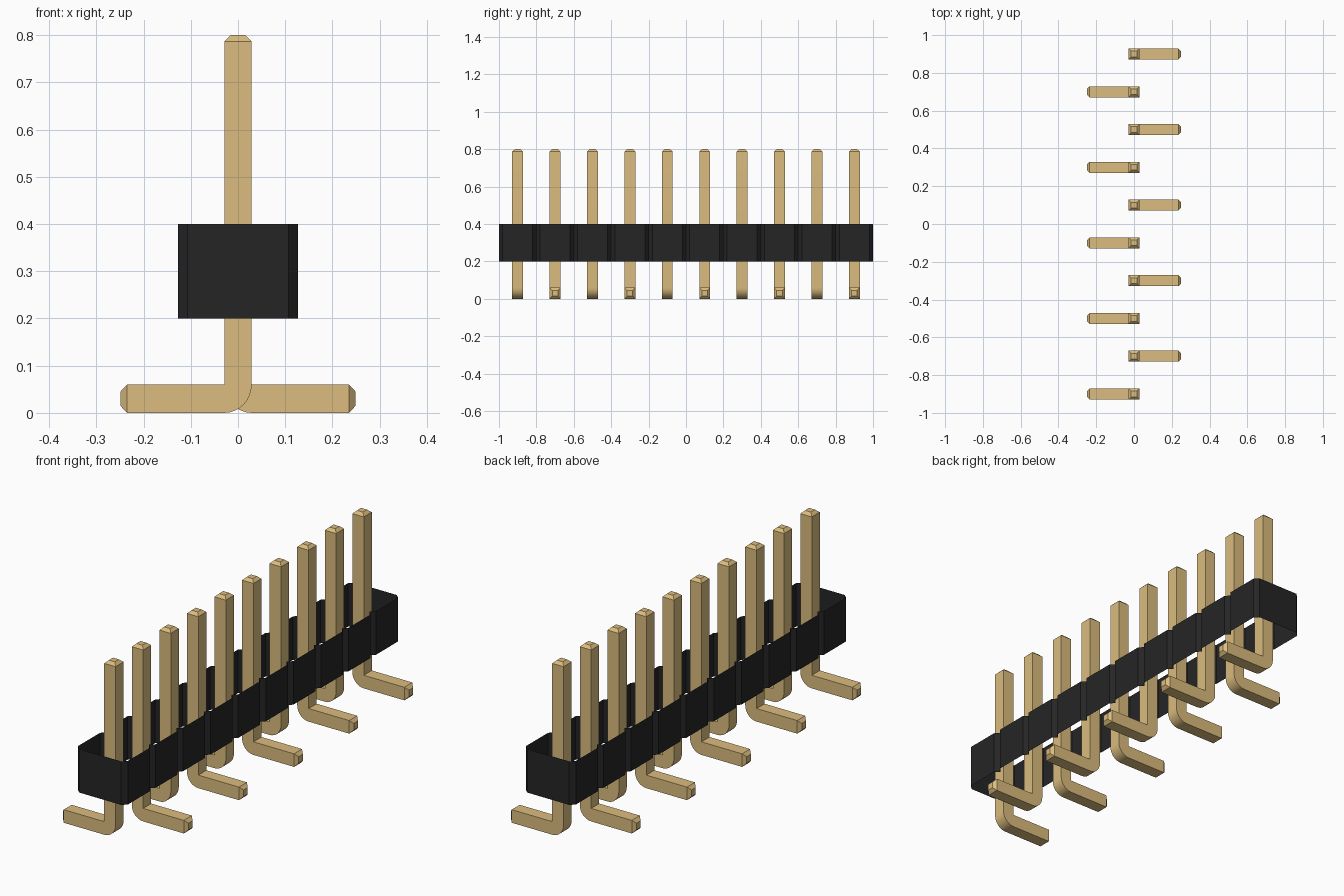
import bpy
import bmesh
from math import cos, sin, pi, radians

PINS, PITCH = 10, 0.2
HALF = 0.029          # half thickness of a pin
FOOT_TOP = 0.06
TIP = 0.015           # half width of a chamfered tip

cube = bpy.data.objects.get("Cube")
if cube:
    bpy.data.objects.remove(cube, do_unlink=True)


def make_material(name, color):
    mat = bpy.data.materials.new(name)
    mat.use_nodes = True
    mat.diffuse_color = color
    mat.node_tree.nodes["Principled BSDF"].inputs["Base Color"].default_value = color
    return mat


def make_object(name, bm, mat):
    mesh = bpy.data.meshes.new(name)
    bm.to_mesh(mesh)
    bm.free()
    mesh.materials.append(mat)
    obj = bpy.data.objects.new(name, mesh)
    bpy.context.collection.objects.link(obj)
    return obj


gold = make_material("pin gold", (0.708, 0.504, 0.21, 1))
black = make_material("housing black", (0.0193, 0.0186, 0.0186, 1))


# Housing: a notched outline raised into an open sleeve
def build_housing():
    wide, neck, notch = 0.127, 0.107, 0.02
    side = []
    for i in range(PINS):
        y = -1 + i * PITCH
        side += [(neck, y), (wide, y + notch), (wide, y + PITCH - notch)]
    side.append((neck, 1))
    outline = side + [(-x, y) for x, y in reversed(side)]
    bm = bmesh.new()
    low, high = [[bm.verts.new((x, y, z)) for x, y in outline] for z in (0.2, 0.4)]
    for i in range(len(outline)):
        j = (i + 1) % len(outline)
        bm.faces.new((low[i], low[j], high[j], high[i]))
    make_object("housing", bm, black)


# Pin: square sections swept down the post, round the bend and along the foot
def build_pin(name, y, side):
    sections = [((TIP, 0.8), (-TIP, 0.8), TIP),
                ((HALF, 0.787), (-HALF, 0.787), HALF)]
    steps = 8
    for k in range(steps + 1):
        a = k / steps * pi / 2
        outer = (HALF - 2 * HALF * cos(a), FOOT_TOP * (1 - sin(a)))
        sections.append(((HALF, FOOT_TOP), outer, HALF))
    sections += [((0.235, FOOT_TOP), (0.235, 0), HALF),
                 ((0.249, 0.045), (0.249, 0.015), TIP)]
    bm = bmesh.new()
    rings = []
    for inner, outer, w in sections:
        corners = ((inner, -w), (inner, w), (outer, w), (outer, -w))
        rings.append([bm.verts.new((side * p[0], y + d, p[1])) for p, d in corners])
    for a, b in zip(rings, rings[1:]):
        for i in range(4):
            j = (i + 1) % 4
            bm.faces.new((a[i], a[j], b[j], b[i]))
    bm.faces.new(rings[0])
    bm.faces.new(rings[-1])
    bmesh.ops.remove_doubles(bm, verts=bm.verts[:], dist=0.0001)
    bmesh.ops.recalc_face_normals(bm, faces=bm.faces[:])
    return make_object(name, bm, gold)


build_housing()

# Row of pins with feet alternating between the two sides
bpy.ops.object.select_all(action='DESELECT')
for i in range(PINS):
    pin = build_pin(f"pin_{i + 1}", -0.9 + i * PITCH, 1 if i % 2 else -1)
    pin.select_set(True)
    bpy.context.view_layer.objects.active = pin
bpy.ops.object.shade_smooth_by_angle(angle=radians(30))
